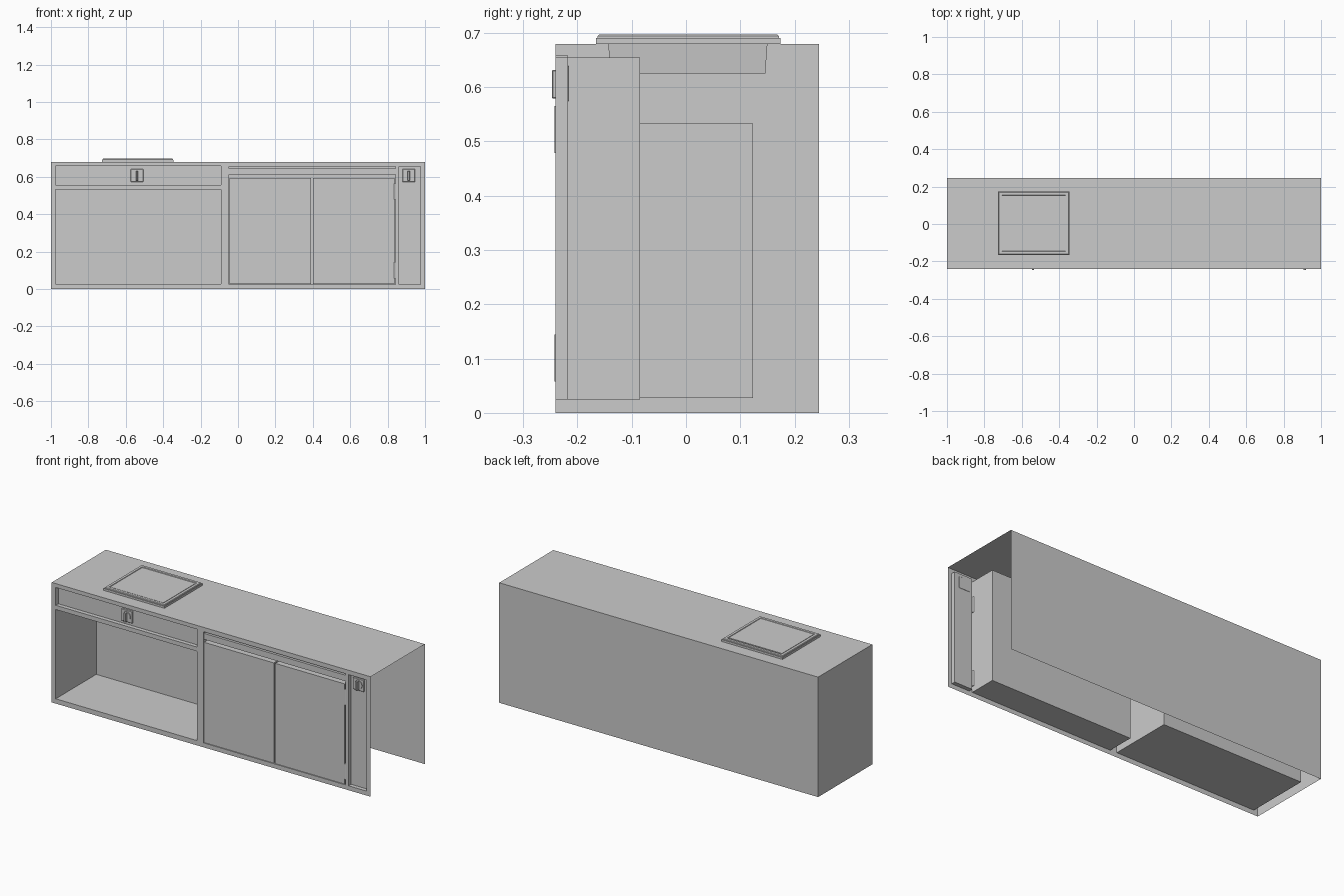
import bpy, bmesh
from mathutils import Vector

if "Cube" in bpy.data.objects:
    bpy.data.objects.remove(bpy.data.objects["Cube"])

F, B, TOP = -0.24, 0.245, 0.68   # front plane, back plane, top height


def finish(bm, name):
    bmesh.ops.remove_doubles(bm, verts=bm.verts, dist=1e-5)
    bmesh.ops.recalc_face_normals(bm, faces=bm.faces)
    me = bpy.data.meshes.new(name)
    bm.to_mesh(me)
    bm.free()
    ob = bpy.data.objects.new(name, me)
    bpy.context.collection.objects.link(ob)
    return ob


def box(name, x0, x1, y0, y1, z0, z1, bevel=0):
    bm = bmesh.new()
    bmesh.ops.create_cube(bm, size=1)
    for v in bm.verts:
        v.co = Vector((x0 + (v.co.x + .5) * (x1 - x0),
                       y0 + (v.co.y + .5) * (y1 - y0),
                       z0 + (v.co.z + .5) * (z1 - z0)))
    ob = finish(bm, name)
    if bevel:
        m = ob.modifiers.new("bevel", 'BEVEL')
        m.width, m.segments = bevel, 1
    return ob


def cylinder(name, loc, r, depth, axis, sides=24):
    rot = (1.570796, 0, 0) if axis == 'y' else (0, 0, 0)
    bpy.ops.mesh.primitive_cylinder_add(vertices=sides, radius=r, depth=depth,
                                        location=loc, rotation=rot)
    ob = bpy.context.object
    ob.name = name
    bpy.ops.object.shade_smooth_by_angle()
    return ob


def loop(bm, pts):
    vs = [bm.verts.new(p) for p in pts]
    return vs, [bm.edges.new((vs[i], vs[i - 1])) for i in range(len(vs))]


def holed_sheet(bm, outer, holes, normal):
    """Flat sheet with holes; each hole continues into a closed recess."""
    edges = loop(bm, outer)[1]
    for rim, inner in holes:
        rv, re = loop(bm, rim)
        edges += re
        iv = [bm.verts.new(p) for p in inner]
        for i in range(4):
            bm.faces.new((rv[i - 1], rv[i], iv[i], iv[i - 1]))
        bm.faces.new(iv)
    bmesh.ops.triangle_fill(bm, edges=edges, use_beauty=True, normal=normal)


def rect_xz(x0, x1, z0, z1, y):
    return [(x0, y, z0), (x1, y, z0), (x1, y, z1), (x0, y, z1)]


def rect_xy(x0, x1, y0, y1, z):
    return [(x0, y0, z), (x1, y0, z), (x1, y1, z), (x0, y1, z)]


# cabinet shell: thin sheets, open underneath and on the right end
recesses = [(-0.975, -0.09, 0.027, 0.533, 0.123),    # open cubby
            (-0.975, -0.09, 0.557, 0.658, -0.217),   # drawer front
            (-0.048, 0.843, 0.025, 0.655, -0.085),   # door bay
            (0.862, 0.975, 0.025, 0.655, -0.217)]    # narrow end panel
bm = bmesh.new()
holed_sheet(bm, rect_xz(-1, 1, 0, TOP, F),
            [(rect_xz(*r[:4], F), rect_xz(*r[:4], r[4])) for r in recesses],
            (0, -1, 0))
basin = (rect_xy(-0.705, -0.365, -0.143, 0.15, TOP),
         rect_xy(-0.7, -0.37, -0.14, 0.146, 0.625))
holed_sheet(bm, rect_xy(-1, 1, F, B, TOP), [basin], (0, 0, 1))
bm.faces.new([bm.verts.new(p) for p in rect_xz(-1, 1, 0, TOP, B)])
bm.faces.new([bm.verts.new(p) for p in
              ((-1, F, 0), (-1, F, TOP), (-1, B, TOP), (-1, B, 0))])
finish(bm, "cabinet_shell")

# pair of doors and the pull-out board above them
box("left_door", -0.046, 0.391, -0.238, -0.2, 0.027, 0.595)
box("right_door", 0.4, 0.836, -0.238, -0.2, 0.027, 0.595)
box("pull_out_board", -0.047, 0.842, -0.239, -0.1, 0.612, 0.646)

# hinge barrels on the right door
for i, z in enumerate((0.101, 0.522)):
    cylinder(f"hinge_{i}", (0.84, -0.234, z), 0.008, 0.087, 'z', 16)

# turn latches: plate, disc and thumb bar
for n, x in (("drawer", -0.54), ("end_panel", 0.913)):
    z = 0.607
    box(n + "_latch_plate", x - .034, x + .034, -0.226, -0.216, z - .034, z + .034, .002)
    cylinder(n + "_latch_disc", (x, -0.226, z), 0.025, 0.008, 'y')
    box(n + "_latch_bar", x - .006, x + .006, -0.247, -0.225, z - .028, z + .025, .002)

# lid: lower flange and a chamfered upper rim around a shallow sunken panel
box("lid_flange", -0.727, -0.345, -0.166, 0.174, TOP, 0.691)
bm = bmesh.new()
rings = []
for d, z in ((0.003, 0.691), (0.003, 0.694), (0.006, 0.697),
             (0.020, 0.697), (0.022, 0.693)):
    rings.append([bm.verts.new(p) for p in
                  rect_xy(-0.727 + d, -0.345 - d, -0.166 + d, 0.174 - d, z)])
for a, b in zip(rings, rings[1:]):
    for i in range(4):
        bm.faces.new((a[i - 1], a[i], b[i], b[i - 1]))
bm.faces.new(rings[-1])
finish(bm, "lid_rim")
box("lid_panel", -0.703, -0.369, -0.142, 0.144, 0.691, 0.696)
